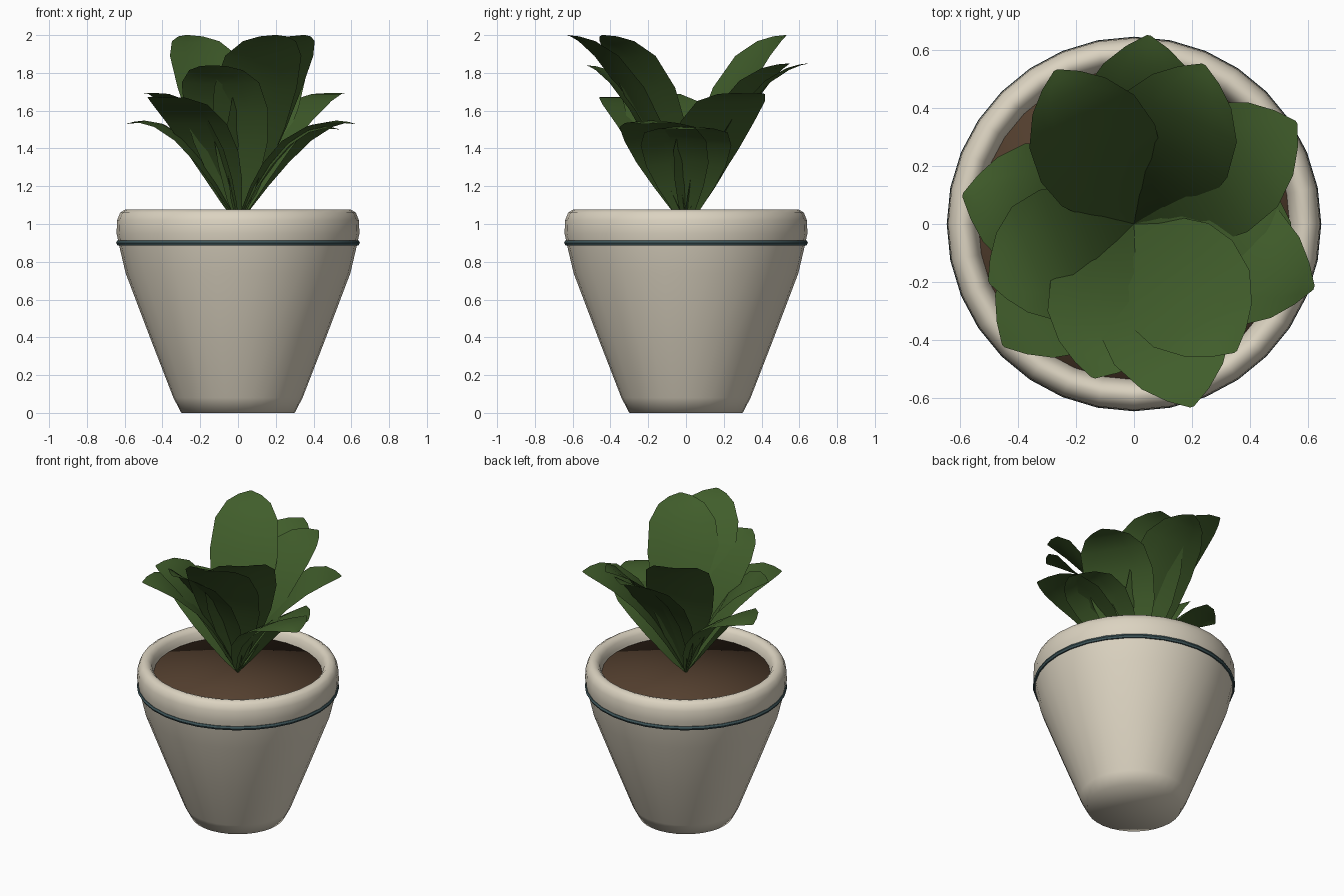
import bpy, bmesh, math
from mathutils import Vector

if "Cube" in bpy.data.objects:
    bpy.data.objects.remove(bpy.data.objects["Cube"])


def material(name, rgb):
    m = bpy.data.materials.new(name)
    m.diffuse_color = (*rgb, 1)
    m.use_nodes = True
    m.node_tree.nodes["Principled BSDF"].inputs["Base Color"].default_value = m.diffuse_color
    return m


CREAM = material("cream_ceramic", (0.71, 0.65, 0.53))
TEAL = material("dark_teal", (0.05, 0.095, 0.105))
BROWN = material("soil_brown", (0.088, 0.05, 0.028))
GREEN = material("leaf_green", (0.052, 0.11, 0.024))


def finish(name, bm, mat, angle=50):
    mesh = bpy.data.meshes.new(name)
    bm.to_mesh(mesh)
    bm.free()
    mesh.materials.append(mat)
    ob = bpy.data.objects.new(name, mesh)
    bpy.context.collection.objects.link(ob)
    bpy.ops.object.select_all(action='DESELECT')
    ob.select_set(True)
    bpy.context.view_layer.objects.active = ob
    bpy.ops.object.shade_smooth_by_angle(angle=math.radians(angle))
    return ob


def lathe(name, profile, mat, n=32, closed=False, angle=50):
    """Revolve (radius, z) points around the z axis."""
    bm = bmesh.new()
    rings = []
    for r, z in profile:
        if r == 0:
            rings.append([bm.verts.new((0, 0, z))] * n)
        else:
            rings.append([bm.verts.new((r * math.cos(math.tau * i / n),
                                        r * math.sin(math.tau * i / n), z)) for i in range(n)])
    pairs = list(zip(rings, rings[1:]))
    if closed:
        pairs.append((rings[-1], rings[0]))
    for a, b in pairs:
        for i in range(n):
            j = (i + 1) % n
            corners = list(dict.fromkeys([a[i], a[j], b[j], b[i]]))
            bm.faces.new(corners)
    bmesh.ops.recalc_face_normals(bm, faces=bm.faces)
    return finish(name, bm, mat, angle)


# Pot: tapered body, rounded rim, inner lip running below the soil
lathe("pot", [(0, 0), (0.30, 0), (0.342, 0.08), (0.47, 0.41), (0.595, 0.74),
              (0.628, 0.88), (0.643, 0.95), (0.64, 1.02), (0.624, 1.06), (0.595, 1.078),
              (0.57, 1.072), (0.55, 1.05), (0.538, 1.01), (0.53, 0.97),
              (0, 0.97)], CREAM, angle=180)

# Painted cord under the rim
lathe("rim_band", [(0.632 + 0.013 * math.cos(k * math.tau / 6),
                    0.90 + 0.015 * math.sin(k * math.tau / 6)) for k in range(6)],
      TEAL, closed=True)

# Soil
lathe("soil", [(0, 1.0), (0.54, 1.0), (0.545, 0.98)], BROWN, angle=180)

# Outline of a leaf: (position along the midrib, half-width fraction)
OUTLINE = [(0, 0.03), (0.07, 0.32), (0.18, 0.62), (0.32, 0.88), (0.50, 1.0),
           (0.70, 0.92), (0.85, 0.64), (0.94, 0.33), (1.0, 0.03)]


def leaf(name, tip, width):
    base, tip = Vector((0, 0, 1.0)), Vector(tip)
    flat = Vector((tip.x, tip.y, 0))
    h = tip.z - base.z
    # Lower leaves arch over with drooping edges, taller ones stand straighter
    arch, cup = (1.22, -0.02) if h < 0.6 else (1.08, 0.0) if h < 0.8 else (0.93, 0.015)
    ctrl = base + flat * 0.46 + Vector((0, 0, h * arch))
    side = Vector((-flat.y, flat.x, 0)).normalized()
    bm = bmesh.new()
    rows = []
    for t, w in OUTLINE:
        p = base * (1 - t) ** 2 + ctrl * 2 * t * (1 - t) + tip * t * t
        tangent = ((ctrl - base) * (1 - t) + (tip - ctrl) * t).normalized()
        up = tangent.cross(side)
        row = []
        for s in (-1, -0.5, 0, 0.5, 1):
            across = side * s * w * width / 2
            row.append(bm.verts.new(p + across + up * cup * abs(s) ** 1.5 * w))
        rows.append(row)
    for a, b in zip(rows, rows[1:]):
        for i in range(4):
            bm.faces.new((a[i], b[i], b[i + 1], a[i + 1]))
    bmesh.ops.recalc_face_normals(bm, faces=bm.faces)
    if sum(f.normal.z for f in bm.faces) < 0:
        bmesh.ops.reverse_faces(bm, faces=bm.faces)
    return finish(name, bm, GREEN)


# Leaves, tallest tier first: tip and width
LEAVES = [((0.20, -0.63, 2.0), 0.46), ((0.35, -0.44, 2.0), 0.46),
          ((-0.27, 0.53, 2.0), 0.44),
          ((0.05, 0.65, 1.85), 0.46), ((0.24, 0.55, 1.85), 0.46),
          ((-0.14, -0.53, 1.84), 0.46), ((0.56, 0.35, 1.69), 0.46),
          ((-0.45, -0.42, 1.67), 0.46), ((-0.50, -0.20, 1.69), 0.46),
          ((0.62, -0.22, 1.53), 0.46), ((0.54, 0.0, 1.50), 0.48),
          ((-0.59, 0.10, 1.53), 0.46)]
for i, (tip, width) in enumerate(LEAVES, 1):
    leaf(f"leaf_{i:02d}", tip, width)
